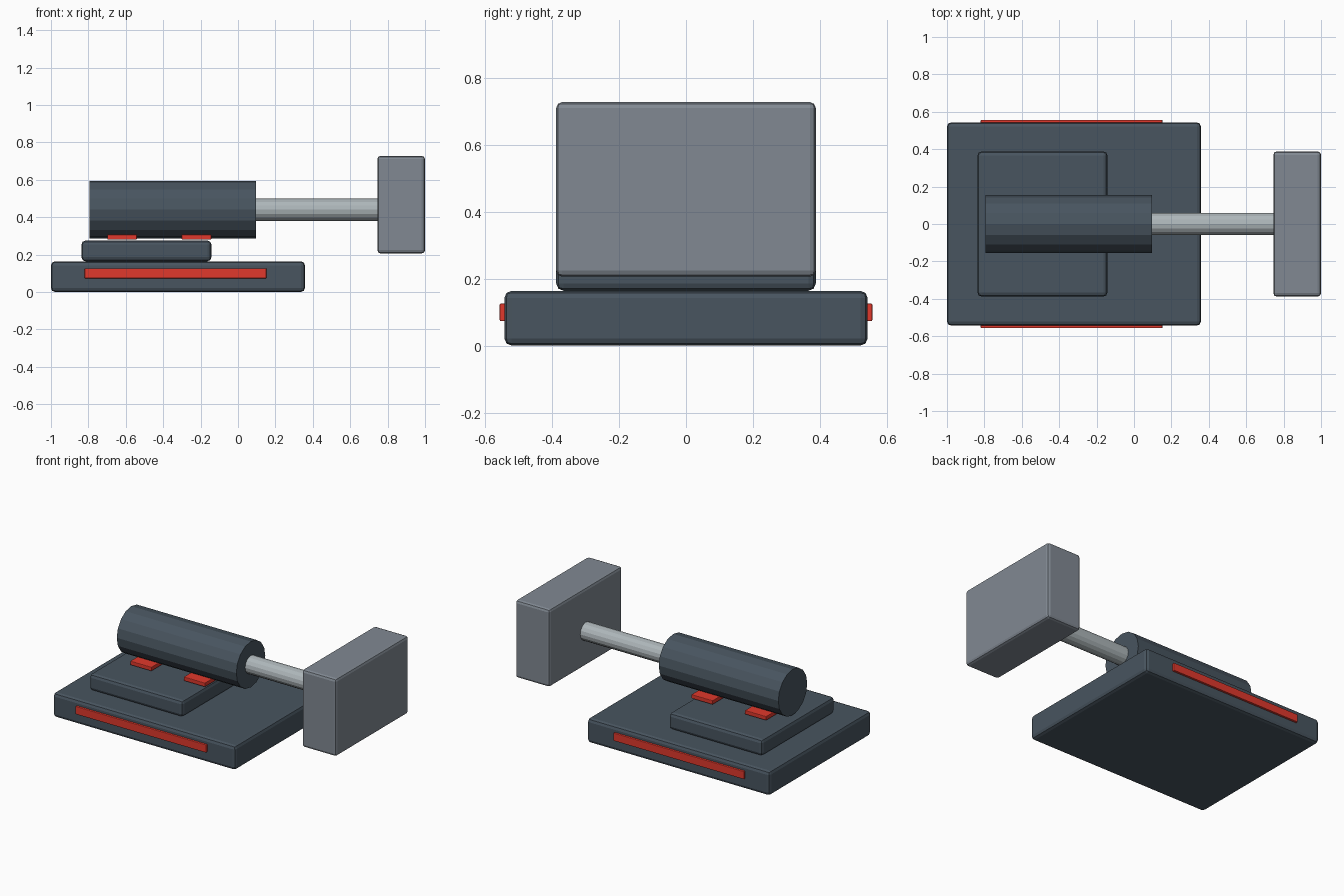
import bpy
from math import pi

if "Cube" in bpy.data.objects:
    bpy.data.objects.remove(bpy.data.objects["Cube"])


def material(name, rgb):
    m = bpy.data.materials.new(name)
    m.diffuse_color = (*rgb, 1)
    m.use_nodes = True
    m.node_tree.nodes["Principled BSDF"].inputs["Base Color"].default_value = m.diffuse_color
    return m


DARK = material("dark_slate", (0.065, 0.09, 0.115))
STEEL = material("steel", (0.42, 0.47, 0.49))
HEAD = material("head_grey", (0.22, 0.25, 0.29))
RED = material("red", (0.75, 0.04, 0.025))


def box(name, x, y, z, mat, bevel=0.0):
    """Box spanning the (min, max) pairs x, y, z with rounded edges."""
    spans = (x, y, z)
    bpy.ops.mesh.primitive_cube_add(size=1, location=[(a + b) / 2 for a, b in spans])
    ob = bpy.context.object
    ob.name = name
    ob.scale = [b - a for a, b in spans]
    bpy.ops.object.transform_apply(location=False, rotation=False, scale=True)
    if bevel:
        mod = ob.modifiers.new("Bevel", 'BEVEL')
        mod.width = bevel
        mod.segments = 2
    ob.data.materials.append(mat)
    return ob


def rod(name, x0, x1, radius, z, mat, sides=16):
    """Faceted cylinder lying along x."""
    bpy.ops.mesh.primitive_cylinder_add(vertices=sides, radius=radius, depth=x1 - x0,
                                        location=((x0 + x1) / 2, 0, z),
                                        rotation=(0, pi / 2, 0))
    ob = bpy.context.object
    ob.name = name
    ob.data.materials.append(mat)
    return ob


# Base slab and raised plate
box("base", (-1, 0.358), (-0.543, 0.543), (0, 0.164), DARK, 0.022)
box("mount_plate", (-0.837, -0.142), (-0.388, 0.388), (0.164, 0.275), DARK, 0.022)

# Red strips along both sides of the base
for side, label in ((-1, "front"), (1, "back")):
    y = sorted((side * 0.53, side * 0.557))
    box(label + "_strip", (-0.82, 0.152), y, (0.073, 0.126), RED, 0.004)

# Red pads under the barrel
for i, x in enumerate((-0.62, -0.222)):
    box(f"barrel_pad_{i + 1}", (x - 0.079, x + 0.079), (-0.147, 0.147),
        (0.28, 0.307), RED, 0.004)

# Barrel, piston rod and head block
rod("barrel", -0.794, 0.095, 0.154, 0.44, DARK)
rod("piston_rod", 0.05, 0.76, 0.06, 0.44, STEEL)
box("head_block", (0.745, 1.0), (-0.388, 0.388), (0.206, 0.728), HEAD, 0.018)
